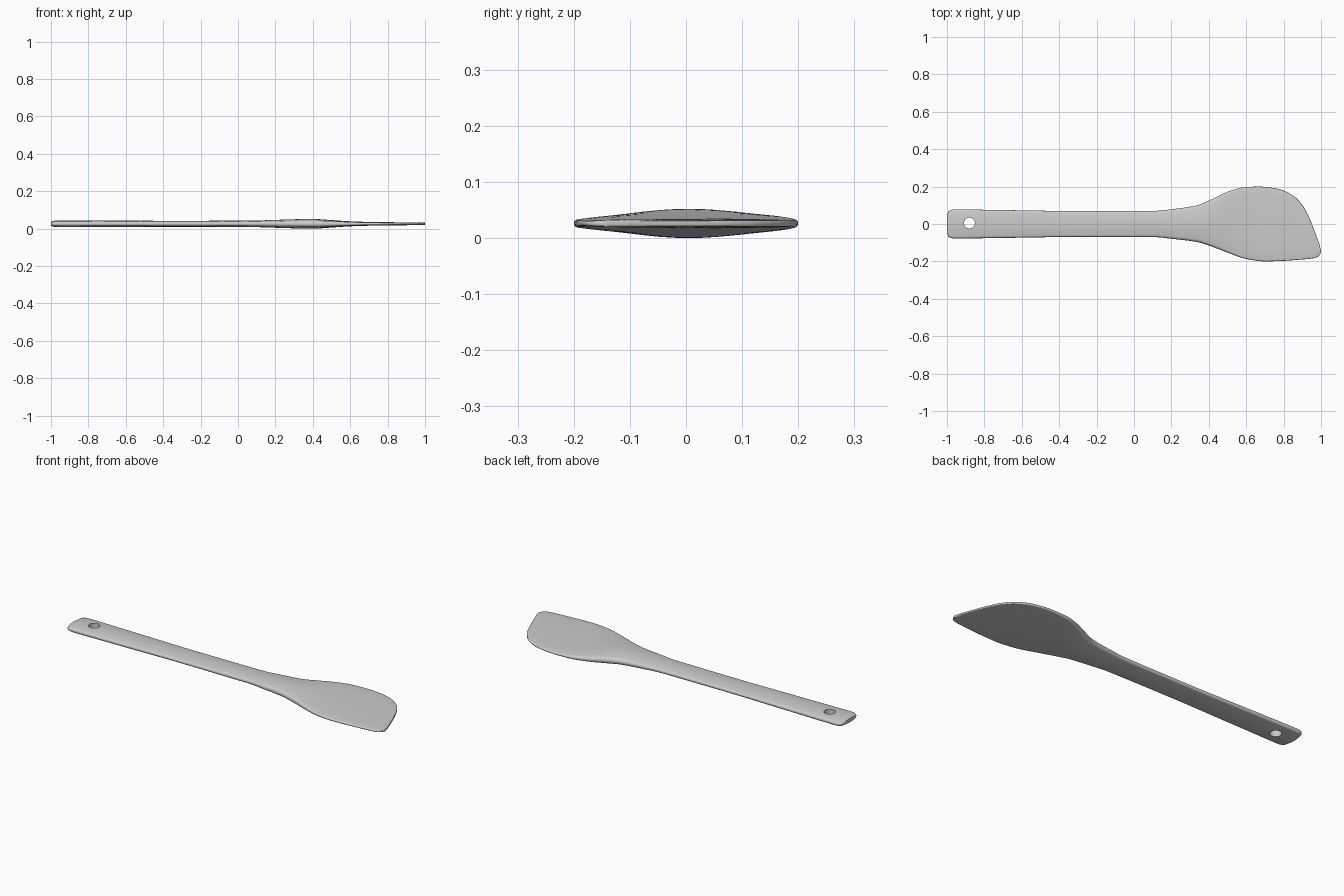
import bpy, bmesh, math
from mathutils import Vector

if "Cube" in bpy.data.objects:
    bpy.data.objects.remove(bpy.data.objects["Cube"])

MID_Z = 0.026
# stations across the spatula: upper edge x, y, lower edge x, y, half thickness
STATIONS = [
    (-1.0, .045, -1.0, -.045, .011), (-.993, .066, -.993, -.066, .014),
    (-.975, .076, -.975, -.076, .017), (-.94, .078, -.94, -.078, .018),
    (-.6, .073, -.6, -.073, .017), (-.3, .069, -.3, -.069, .016),
    (.1, .070, .1, -.070, .018), (.2, .079, .2, -.079, .021),
    (.33, .098, .33, -.095, .025), (.4, .125, .4, -.115, .026),
    (.5, .172, .5, -.153, .020), (.58, .195, .6, -.187, .014),
    (.67, .200, .7, -.200, .0105), (.77, .188, .8, -.197, .009),
    (.85, .152, .88, -.191, .008), (.905, .095, .94, -.186, .0075),
    (.945, .015, .97, -.181, .007), (.974, -.06, .985, -.174, .0068),
    (.992, -.11, .994, -.163, .0065), (1.0, -.142, 1.0, -.150, .006)]


def tangent(col, i):
    """Overshoot-free slope at one station."""
    if i == 0 or i == len(col) - 1:
        j = max(i, 1)
        return col[j] - col[j - 1]
    a, b = col[i] - col[i - 1], col[i + 1] - col[i]
    return 2 * a * b / (a + b) if a * b > 0 else 0.0


def sample(t):
    i = min(int(t), len(STATIONS) - 2)
    f = t - i
    out = []
    for col in zip(*STATIONS):
        p, q, m, n = col[i], col[i + 1], tangent(col, i), tangent(col, i + 1)
        out.append((2*f**3 - 3*f*f + 1)*p + (f**3 - 2*f*f + f)*m
                   + (3*f*f - 2*f**3)*q + (f**3 - f*f)*n)
    return out


def section(ux, uy, lx, ly, h):
    """Closed ring with rounded rims and gently crowned faces."""
    up, low = Vector((ux, uy, 0)), Vector((lx, ly, 0))
    centre, w = (up + low) / 2, (up - low).length / 2
    across = (up - low).normalized()
    rz = .68 * h
    rx = min(rz, w * .95)
    half = [(w - rx + rx * math.cos(a), rz * math.sin(a))
            for a in (math.pi / 2 * (k / 4 - 1) for k in range(9))]
    for u in (.75, .5, .25, 0, -.25, -.5, -.75):
        half.append((u * (w - rx), rz + (h - rz) * (1 - u * u)))
    ring = half + [(-s, -z) for s, z in half]
    return [centre + across * s + Vector((0, 0, MID_Z + z)) for s, z in ring]


# spatula body: handle, neck and blade in one loft
STEPS = 4
bm = bmesh.new()
rings = [[bm.verts.new(p) for p in section(*sample(k / STEPS))]
         for k in range((len(STATIONS) - 1) * STEPS + 1)]
for a, b in zip(rings, rings[1:]):
    for k in range(len(a)):
        j = (k + 1) % len(a)
        bm.faces.new((a[k], a[j], b[j], b[k]))
bm.faces.new(rings[0])
bm.faces.new(rings[-1])
bmesh.ops.recalc_face_normals(bm, faces=bm.faces)
mesh = bpy.data.meshes.new("spatula")
bm.to_mesh(mesh)
bm.free()
body = bpy.data.objects.new("spatula", mesh)
bpy.context.collection.objects.link(body)

# hanging hole through the handle end
bpy.ops.mesh.primitive_cylinder_add(vertices=40, radius=.029, depth=.2,
                                    location=(-.88, .005, MID_Z))
cutter = bpy.context.object
cutter.name = "hole_cutter"
cutter.hide_render = True
cut = body.modifiers.new("hanging_hole", 'BOOLEAN')
cut.operation = 'DIFFERENCE'
cut.solver = 'EXACT'
cut.object = cutter
bpy.ops.object.select_all(action='DESELECT')
body.select_set(True)
bpy.context.view_layer.objects.active = body
bpy.ops.object.modifier_apply(modifier=cut.name)
bpy.data.objects.remove(cutter)
bpy.ops.object.shade_smooth_by_angle(angle=math.radians(40))
